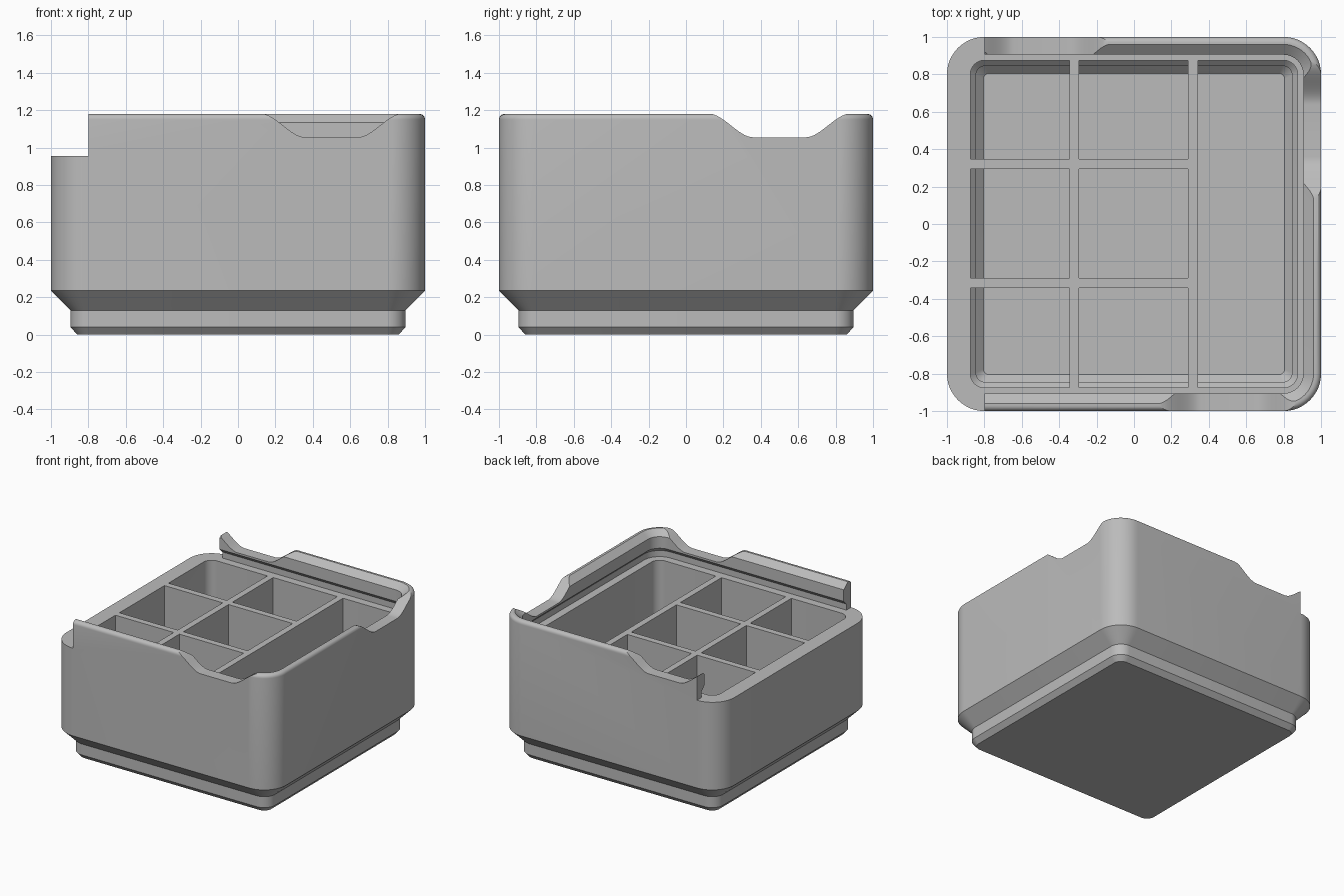
import bpy, bmesh
from math import sin, cos, pi, radians

if "Cube" in bpy.data.objects:
    bpy.data.objects.remove(bpy.data.objects["Cube"])

grey = bpy.data.materials.new("light grey plastic")
grey.use_nodes = True
COLOUR = (0.5, 0.5, 0.5, 1)
grey.diffuse_color = COLOUR
grey.node_tree.nodes["Principled BSDF"].inputs["Base Color"].default_value = COLOUR

DECK, TOP, NOTCH = 0.955, 1.18, 1.055   # key heights
FLOOR = 0.05


def finish(name, bm):
    bmesh.ops.recalc_face_normals(bm, faces=bm.faces)
    mesh = bpy.data.meshes.new(name)
    bm.to_mesh(mesh)
    bm.free()
    mesh.materials.append(grey)
    obj = bpy.data.objects.new(name, mesh)
    bpy.context.collection.objects.link(obj)
    return obj


def rounded_square(bm, half, radius, z, steps=12):
    c = half - radius
    ring = []
    for q, (sx, sy) in enumerate([(1, 1), (-1, 1), (-1, -1), (1, -1)]):
        for i in range(steps + 1):
            a = (q + i / steps) * pi / 2
            ring.append(bm.verts.new((sx * c + radius * cos(a), sy * c + radius * sin(a), z)))
    return ring


def loft(name, sections):
    """Skin a stack of rounded squares and close both ends."""
    bm = bmesh.new()
    rings = [rounded_square(bm, *s) for s in sections]
    for a, b in zip(rings, rings[1:]):
        for i in range(len(a)):
            j = (i + 1) % len(a)
            bm.faces.new((a[i], a[j], b[j], b[i]))
    bm.faces.new(rings[0])
    bm.faces.new(rings[-1])
    return finish(name, bm)


def prism(name, profile, near, far, axis="y"):
    """Extrude a (side, z) profile between two positions along an axis."""
    bm = bmesh.new()
    place = (lambda s, d, z: (s, d, z)) if axis == "y" else (lambda s, d, z: (d, s, z))
    a, b = [[bm.verts.new(place(s, d, z)) for s, z in profile] for d in (near, far)]
    bm.faces.new(a)
    bm.faces.new(b)
    for i in range(len(a)):
        j = (i + 1) % len(a)
        bm.faces.new((a[i], a[j], b[j], b[i]))
    return finish(name, bm)


def rect(s0, s1, z0, z1):
    return [(s0, z0), (s1, z0), (s1, z1), (s0, z1)]


def notch_profile(centre):
    """Scoop with S-curved shoulders."""
    n = 16
    left = []
    for i in range(n + 1):
        t = i / n
        left.append((-0.38 + 0.24 * t, TOP + 0.002 - (TOP + 0.002 - NOTCH) * t * t * (3 - 2 * t)))
    half = [(-0.38, TOP + 0.1)] + left
    return [(centre + s, z) for s, z in half] + [(centre - s, z) for s, z in reversed(half)]


# Box shell: foot, outer wall, rounded lip, lid groove, deck, cavity
r = 0.03
lip = [(1 - r + r * cos(a), 0.2 - r + r * cos(a), TOP - r + r * sin(a))
       for a in [k * pi / 12 for k in range(7)]]
shell = loft("box_shell", [
    (0.86, 0.065, 0), (0.895, 0.1, 0.04), (0.895, 0.1, 0.13), (1, 0.2, 0.235),
    *lip,
    (0.96, 0.16, TOP), (0.905, 0.105, 1.135), (0.905, 0.105, 1.04),
    (0.94, 0.14, 1.005), (0.94, 0.14, DECK), (0.875, 0.075, DECK),
    (0.875, 0.075, 0.18), (0.845, 0.05, 0.15), (0.845, 0.05, 0.09),
    (0.805, 0.03, FLOOR),
])

# Cut the open end for the sliding lid and the three finger notches
cutters = [
    prism("end_cutter", rect(-1.2, -0.8, DECK, 1.4), -1.2, 1.2),
    prism("front_notch_cutter", notch_profile(0.5), -1.1, -0.88),
    prism("back_notch_cutter", notch_profile(-0.5), 0.88, 1.1),
    prism("right_notch_cutter", notch_profile(0.5), 0.88, 1.1, "x"),
]
bpy.context.view_layer.objects.active = shell
for cutter in cutters:
    cutter.hide_render = True
    mod = shell.modifiers.new(cutter.name, "BOOLEAN")
    mod.operation = "DIFFERENCE"
    mod.solver = "EXACT"
    mod.object = cutter
    bpy.ops.object.modifier_apply(modifier=mod.name)
    bpy.data.objects.remove(cutter)

bpy.ops.object.select_all(action="DESELECT")
shell.select_set(True)
bpy.ops.object.shade_smooth_by_angle(angle=radians(28))

# Compartment dividers, flush with the deck
for name, x in (("right_long_divider", -0.345), ("left_long_divider", 0.29)):
    prism(name, rect(x, x + 0.052, FLOOR, DECK), -0.875, 0.875)
for name, y in (("front_cross_divider", -0.342), ("back_cross_divider", 0.295)):
    for part, x0, x1 in (("outer", -0.875, -0.345), ("inner", -0.293, 0.29)):
        prism(name + "_" + part, rect(y, y + 0.052, FLOOR, DECK), x0, x1, "x")
